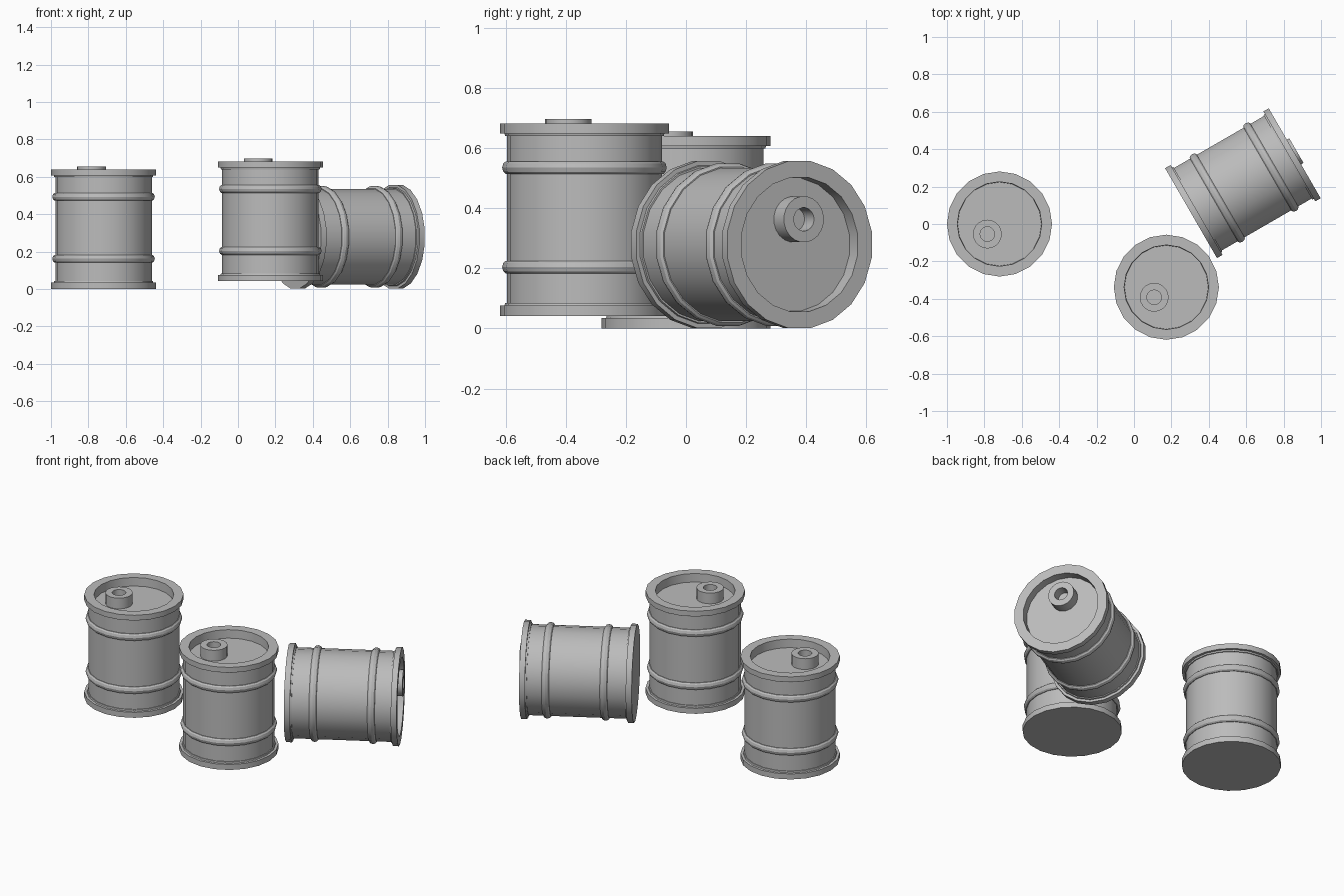
import bpy, bmesh
from math import radians
from mathutils import Matrix, Vector

SIDES = 20

cube = bpy.data.objects.get("Cube")
if cube:
    bpy.data.objects.remove(cube, do_unlink=True)

grey = bpy.data.materials.new("grey_metal")
grey.use_nodes = True
grey.diffuse_color = (0.5, 0.5, 0.5, 1)
grey.node_tree.nodes["Principled BSDF"].inputs["Base Color"].default_value = (0.5, 0.5, 0.5, 1)


def lathe(name, profile, matrix, sides=SIDES, closed=False):
    """Turn a (radius, height) profile around the local z axis."""
    bm = bmesh.new()
    verts = [bm.verts.new((r, 0, z)) for r, z in profile]
    edges = [bm.edges.new(pair) for pair in zip(verts, verts[1:])]
    if closed:
        edges.append(bm.edges.new((verts[-1], verts[0])))
    bmesh.ops.spin(bm, geom=verts + edges, cent=(0, 0, 0), axis=(0, 0, 1),
                   angle=radians(360), steps=sides)
    bmesh.ops.remove_doubles(bm, verts=bm.verts, dist=0.0005)
    bmesh.ops.recalc_face_normals(bm, faces=bm.faces)
    mesh = bpy.data.meshes.new(name)
    bm.to_mesh(mesh)
    bm.free()
    mesh.materials.append(grey)
    obj = bpy.data.objects.new(name, mesh)
    bpy.context.collection.objects.link(obj)
    obj.matrix_world = matrix
    bpy.ops.object.select_all(action='DESELECT')
    obj.select_set(True)
    bpy.context.view_layer.objects.active = obj
    bpy.ops.object.shade_smooth_by_angle(angle=radians(30))
    return obj


# Drum shell with both rims and the sunken lid
SHELL = [(0, 0), (0.281, 0), (0.281, 0.034), (0.266, 0.034), (0.264, 0.042), (0.258, 0.042),
         (0.258, 0.598), (0.264, 0.598), (0.266, 0.607), (0.281, 0.607), (0.281, 0.64),
         (0.226, 0.64), (0.224, 0.588), (0, 0.588)]
# Rounded hoop, relative to its middle height
HOOP = [(0.25, -0.021), (0.262, -0.021), (0.27, -0.014), (0.274, 0),
        (0.27, 0.014), (0.262, 0.021), (0.25, 0.021)]
# Filler neck with a blind hole
NECK = [(0.077, 0.58), (0.077, 0.655), (0.039, 0.655), (0.039, 0.592), (0, 0.592)]


def barrel(name, matrix):
    lathe(name + "_shell", SHELL, matrix)
    for part, height in (("lower", 0.162), ("upper", 0.493)):
        lathe(f"{name}_{part}_hoop", [(r, z + height) for r, z in HOOP], matrix, closed=True)
    lathe(name + "_filler_neck", NECK, matrix @ Matrix.Translation((-0.065, -0.054, 0)))


# Two standing barrels and one lying on its side
barrel("left_standing_barrel", Matrix.Translation((-0.719, 0, 0)))
barrel("front_standing_barrel", Matrix.Translation((0.173, -0.338, 0.042)))
lying = (Matrix.Translation((0.305, 0.058, 0.279)) @ Matrix.Rotation(radians(30), 4, 'Z')
         @ Matrix.Rotation(radians(90), 4, 'Y') @ Matrix.Rotation(radians(-45), 4, 'Z'))
barrel("lying_barrel", lying)
